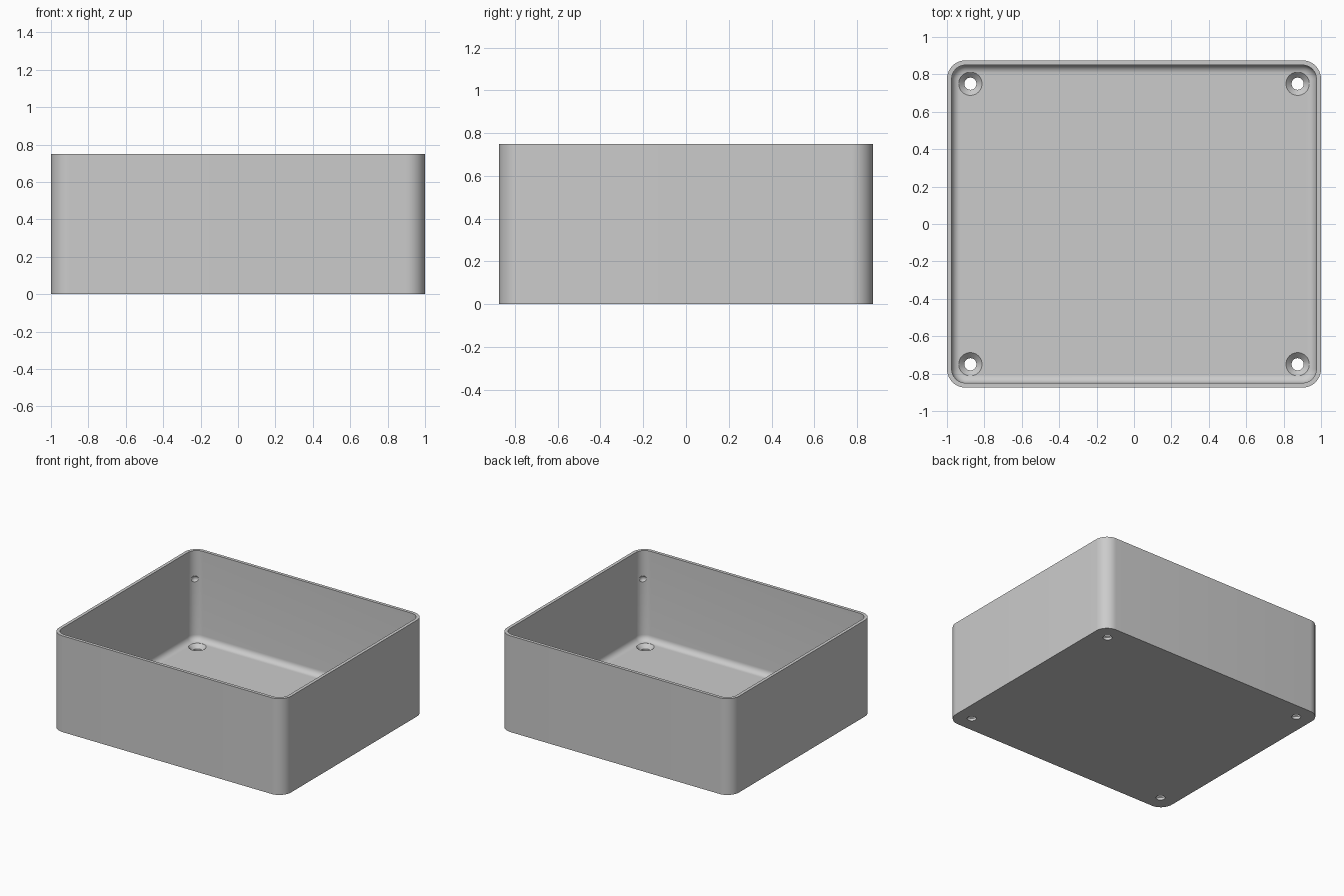
import bpy, bmesh, math
from mathutils import Vector

cube = bpy.data.objects.get("Cube")
if cube:
    bpy.data.objects.remove(cube, do_unlink=True)

HX, HY, HEIGHT = 1.0, 0.875, 0.75
RADIUS, WALL, FLOOR, FILLET = 0.1, 0.025, 0.05, 0.045
HOLE_X, HOLE_Y = 0.875, 0.75

grey = bpy.data.materials.new("plain grey")
grey.use_nodes = True
grey.diffuse_color = (0.6, 0.6, 0.6, 1)
grey.node_tree.nodes["Principled BSDF"].inputs["Base Color"].default_value = (0.6, 0.6, 0.6, 1)


def finish(name, bm):
    bmesh.ops.recalc_face_normals(bm, faces=bm.faces)
    mesh = bpy.data.meshes.new(name)
    bm.to_mesh(mesh)
    bm.free()
    obj = bpy.data.objects.new(name, mesh)
    bpy.context.collection.objects.link(obj)
    mesh.materials.append(grey)
    return obj


def rounded_ring(bm, inset, z, steps=12):
    """Rounded rectangle, pulled in from the outer wall by inset."""
    r = RADIUS - inset
    verts = []
    for corner, (sx, sy) in enumerate([(1, 1), (-1, 1), (-1, -1), (1, -1)]):
        for i in range(steps + 1):
            a = math.pi / 2 * (corner + i / steps)
            verts.append(bm.verts.new((sx * (HX - RADIUS) + r * math.cos(a),
                                       sy * (HY - RADIUS) + r * math.sin(a), z)))
    return verts


def loft(bm, rings):
    """Join successive rings with quads and cap both ends."""
    for low, high in zip(rings, rings[1:]):
        n = len(low)
        for i in range(n):
            j = (i + 1) % n
            bm.faces.new((low[i], low[j], high[j], high[i]))
    bm.faces.new(rings[0])
    bm.faces.new(rings[-1])


# Open box: outer wall, rim, inner wall, filleted floor
bm = bmesh.new()
levels = [(0, 0), (0, HEIGHT), (WALL, HEIGHT)]
for i in range(9):
    a = math.pi / 2 * i / 8
    levels.append((WALL + FILLET * (1 - math.cos(a)),
                   FLOOR + FILLET * (1 - math.sin(a))))
loft(bm, [rounded_ring(bm, inset, z) for inset, z in levels])
box = finish("open_box", bm)


def cut(cutter):
    mod = box.modifiers.new("cut", 'BOOLEAN')
    mod.operation = 'DIFFERENCE'
    mod.solver = 'EXACT'
    mod.object = cutter
    bpy.context.view_layer.objects.active = box
    bpy.ops.object.modifier_apply(modifier=mod.name)
    bpy.data.objects.remove(cutter, do_unlink=True)


# Countersunk screw holes and small corner dimples
screw_profile = [(0.0325, -0.05), (0.0325, 0.02), (0.0625, FLOOR), (0.0625, 0.12)]
for sx in (-1, 1):
    for sy in (-1, 1):
        bm = bmesh.new()
        rings = []
        for r, z in screw_profile:
            rings.append([bm.verts.new((sx * HOLE_X + r * math.cos(math.tau * i / 32),
                                        sy * HOLE_Y + r * math.sin(math.tau * i / 32), z))
                          for i in range(32)])
        loft(bm, rings)
        cut(finish("screw_cutter", bm))

        bm = bmesh.new()
        bmesh.ops.create_uvsphere(bm, u_segments=16, v_segments=10, radius=0.03)
        reach = (RADIUS - WALL - 0.018) * math.sqrt(0.5)
        bmesh.ops.translate(bm, verts=bm.verts, vec=Vector(
            (sx * (HX - RADIUS + reach), sy * (HY - RADIUS + reach), 0.53)))
        cut(finish("dimple_cutter", bm))

# Smooth shading with sharp rim and hole edges
bpy.ops.object.select_all(action='DESELECT')
box.select_set(True)
bpy.context.view_layer.objects.active = box
bpy.ops.object.shade_smooth_by_angle(angle=math.radians(30))
